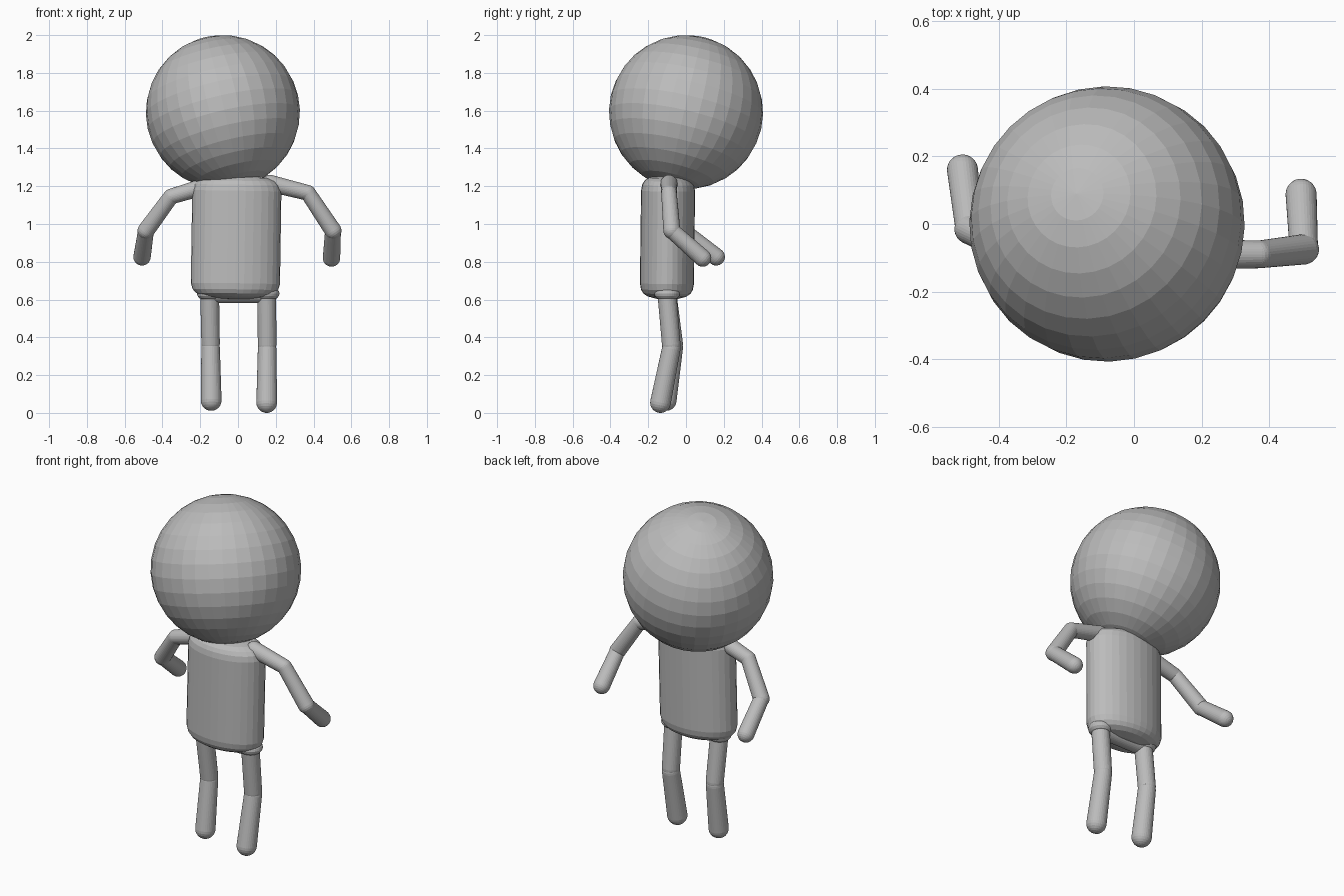
import bpy
import math
from mathutils import Vector

if "Cube" in bpy.data.objects:
    bpy.data.objects.remove(bpy.data.objects["Cube"], do_unlink=True)

grey = bpy.data.materials.new("plain_grey")
grey.use_nodes = True
grey.diffuse_color = (0.5, 0.5, 0.5, 1)
grey.node_tree.nodes["Principled BSDF"].inputs["Base Color"].default_value = (0.5, 0.5, 0.5, 1)


def lathe(name, profile, base, axis, scale=(1, 1), sides=32):
    """Spin (radius, height) pairs around an axis that starts at base."""
    verts, faces = [], []
    for r, h in profile:
        for i in range(sides):
            a = math.tau * i / sides
            verts.append((r * math.cos(a) * scale[0], r * math.sin(a) * scale[1], h))
    for k in range(len(profile) - 1):
        for i in range(sides):
            j = (i + 1) % sides
            a, b = k * sides, (k + 1) * sides
            faces.append((a + i, a + j, b + j, b + i))
    last = (len(profile) - 1) * sides
    faces.append(tuple(reversed(range(sides))))
    faces.append(tuple(range(last, last + sides)))
    mesh = bpy.data.meshes.new(name)
    mesh.from_pydata(verts, [], faces)
    mesh.materials.append(grey)
    obj = bpy.data.objects.new(name, mesh)
    bpy.context.collection.objects.link(obj)
    obj.location = base
    obj.rotation_euler = Vector((0, 0, 1)).rotation_difference(Vector(axis)).to_euler()
    return obj


def capsule(name, start, end, r0, r1):
    """Round-ended limb between two joint centres."""
    axis = Vector(end) - Vector(start)
    steps = [math.pi / 2 * i / 6 for i in range(7)]
    profile = [(max(r0 * math.sin(t), 0.001), -r0 * math.cos(t)) for t in steps]
    profile += [(max(r1 * math.cos(t), 0.001), axis.length + r1 * math.sin(t)) for t in steps]
    return lathe(name, profile, start, axis)


def ball(name, centre, radius, axis=(0, 0, 1), flatten=1, rings=16):
    profile = [(max(radius * math.sin(math.pi * i / rings), 0.001),
                -radius * flatten * math.cos(math.pi * i / rings)) for i in range(rings + 1)]
    return lathe(name, profile, centre, axis)


# Head, tipped back and to one side
ball("head", (-0.08, 0, 1.592), 0.408, (-0.22, 0.22, 0.95))

# Oval torso with rounded rims
lower = [(0.01, 0), (0.4, 0.004), (0.72, 0.016), (0.88, 0.032), (0.96, 0.053), (1, 0.085)]
upper = [(r, 0.66 - h) for r, h in reversed(lower)]
lathe("torso", lower + upper, (-0.015, -0.102, 0.6), (0.01, 0.008, 0.66), (0.236, 0.143))

# Pelvis bar and hip joints
capsule("pelvis", (-0.15, -0.1, 0.628), (0.15, -0.1, 0.628), 0.047, 0.047)

# Limbs: joint centres from body outward
arms = {
    "left": [(0.17, -0.09, 1.215), (0.37, -0.09, 1.165), (0.503, -0.075, 0.965), (0.495, 0.088, 0.82)],
    "right": [(-0.19, -0.09, 1.195), (-0.355, -0.08, 1.145), (-0.487, -0.015, 0.965), (-0.508, 0.16, 0.826)],
}
legs = {
    "left": [(0.152, -0.1, 0.62), (0.154, -0.078, 0.36), (0.152, -0.135, 0.055)],
    "right": [(-0.15, -0.1, 0.63), (-0.145, -0.065, 0.365), (-0.142, -0.105, 0.066)],
}
for side, (shoulder, elbow, wrist, hand) in arms.items():
    capsule(side + "_upper_arm", shoulder, elbow, 0.045, 0.041)
    capsule(side + "_forearm", elbow, wrist, 0.041, 0.045)
    capsule(side + "_hand", wrist, hand, 0.042, 0.046)
for side, (hip, knee, foot) in legs.items():
    ball(side + "_hip", (hip[0], hip[1], 0.632), 0.068, flatten=0.6, rings=10)
    capsule(side + "_thigh", hip, knee, 0.05, 0.049)
    capsule(side + "_shin", Vector(knee) - Vector((0, 0, 0.02)), foot, 0.049, 0.055)
